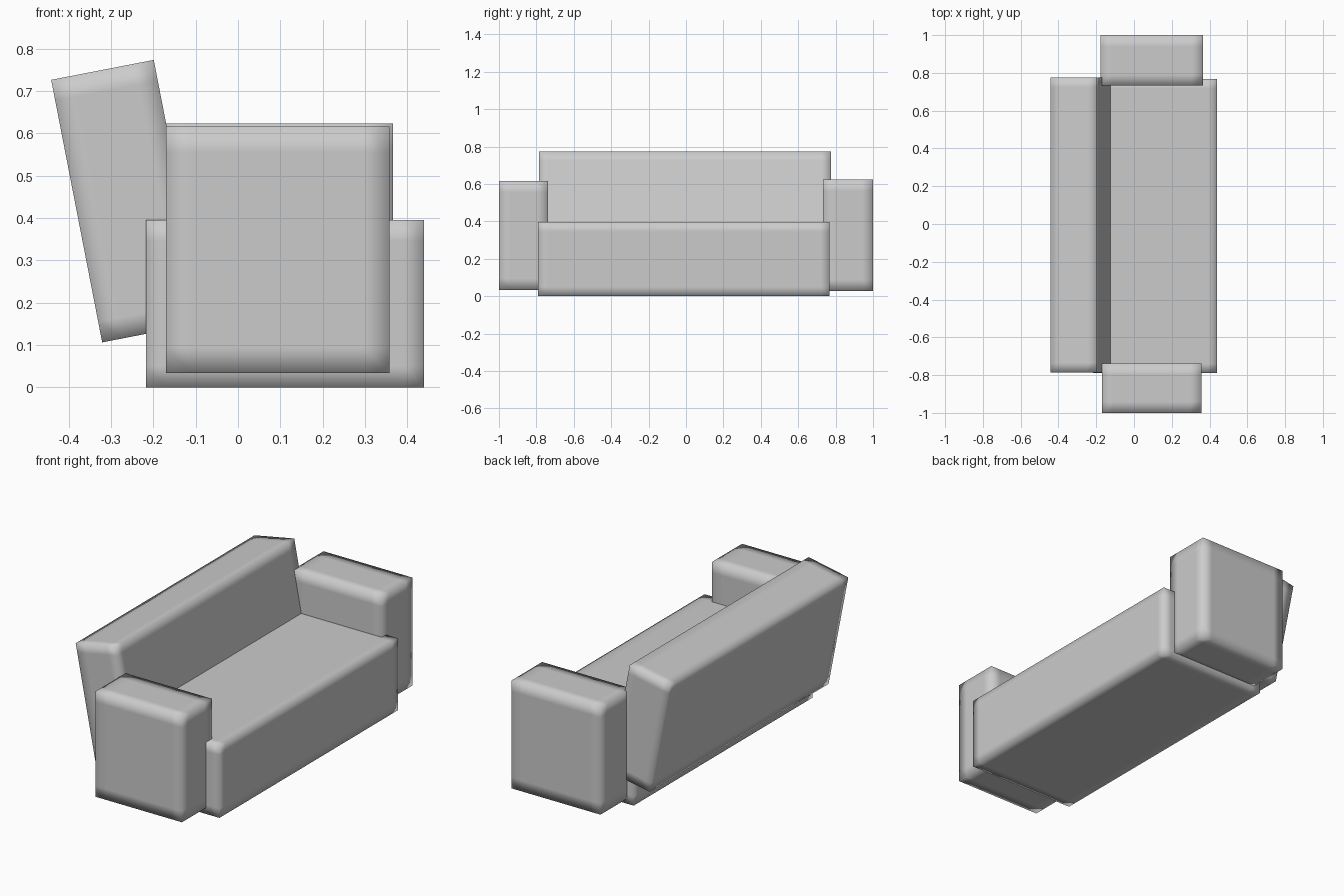
import bpy, bmesh, math
from mathutils import Matrix, Vector

if "Cube" in bpy.data.objects:
    bpy.data.objects.remove(bpy.data.objects["Cube"])


def cushion(name, lo, hi, margin, tilt=0.0):
    """Sharp-cornered block with support loops, smooth shaded for a padded look."""
    lo, hi = Vector(lo), Vector(hi)
    size, centre = hi - lo, (lo + hi) / 2
    bm = bmesh.new()
    bmesh.ops.create_cube(bm, size=1)
    bmesh.ops.scale(bm, vec=size, verts=bm.verts)
    for axis in range(3):
        for side in (-1, 1):
            normal = Vector((0, 0, 0))
            normal[axis] = 1
            bmesh.ops.bisect_plane(
                bm, geom=bm.verts[:] + bm.edges[:] + bm.faces[:],
                plane_co=normal * side * (size[axis] / 2 - margin), plane_no=normal)
    bmesh.ops.recalc_face_normals(bm, faces=bm.faces)
    for f in bm.faces:
        f.smooth = True
    mesh = bpy.data.meshes.new(name)
    bm.to_mesh(mesh)
    bm.free()
    obj = bpy.data.objects.new(name, mesh)
    bpy.context.collection.objects.link(obj)
    obj.matrix_world = Matrix.Translation(centre) @ Matrix.Rotation(tilt, 4, 'Y')
    return obj


# Seat block resting on the floor
cushion("seat", (-0.218, -0.79, 0), (0.44, 0.768, 0.396), 0.05)

# Backrest leaning outwards
w, h = 0.247, 0.632
cx, cz = -0.26, 0.44
cushion("backrest", (cx - w / 2, -0.785, cz - h / 2),
        (cx + w / 2, 0.775, cz + h / 2), 0.05, tilt=math.radians(-11))

# Armrests, the rear one slightly larger
cushion("front_armrest", (-0.17, -1.0, 0.034), (0.358, -0.738, 0.616), 0.06)
cushion("rear_armrest", (-0.178, 0.732, 0.028), (0.366, 1.0, 0.623), 0.06)
